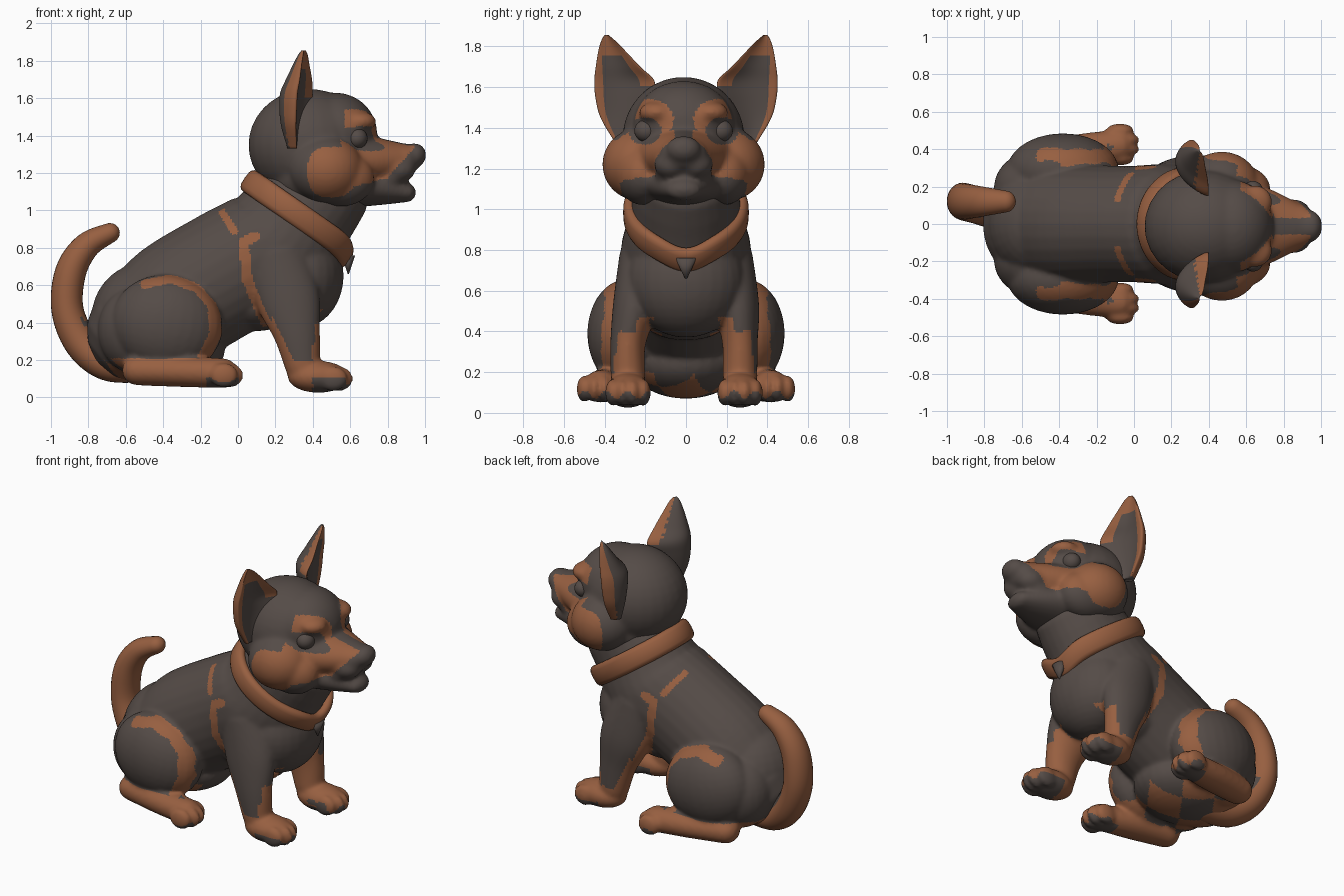
import bpy, bmesh, math
from mathutils import Vector, Matrix, Euler

if "Cube" in bpy.data.objects:
    bpy.data.objects.remove(bpy.data.objects["Cube"])


def material(name, rgb):
    m = bpy.data.materials.new(name)
    m.diffuse_color = (*rgb, 1)
    m.use_nodes = True
    m.node_tree.nodes["Principled BSDF"].inputs["Base Color"].default_value = m.diffuse_color
    return m


DARK = material("dark_fur", (0.09, 0.071, 0.063))
TAN = material("tan_fur", (0.31, 0.115, 0.052))


def blob(bm, c, r, rot=(0, 0, 0)):
    m = Matrix.LocRotScale(Vector(c), Euler([math.radians(a) for a in rot]), Vector(r))
    bmesh.ops.create_uvsphere(bm, u_segments=28, v_segments=18, radius=1, matrix=m)


def spline(pts, steps):
    """Catmull-Rom through tuples of any length."""
    out, n = [], len(pts)
    for i in range(n - 1):
        a, b, c, d = (pts[max(0, min(n - 1, i + k))] for k in (-1, 0, 1, 2))
        for s in range(steps):
            t = s / steps
            out.append(tuple(0.5 * (2 * q + (r - p) * t + (2 * p - 5 * q + 4 * r - w) * t * t
                                    + (3 * q - p - 3 * r + w) * t ** 3)
                             for p, q, r, w in zip(a, b, c, d)))
    return out + [tuple(pts[-1])]


def skin(bm, rings, closed=False):
    vs = [[bm.verts.new(p) for p in ring] for ring in rings]
    n, k = len(vs), len(vs[0])
    for i in range(n if closed else n - 1):
        a, b = vs[i], vs[(i + 1) % n]
        for j in range(k):
            bm.faces.new((a[j], a[(j + 1) % k], b[(j + 1) % k], b[j]))
    if not closed:
        bm.faces.new(vs[0])
        bm.faces.new(vs[-1])


def tube(bm, pts, sy=1, sides=28):
    """Round-ended tube; points are x, y, z, in-plane radius, sideways radius."""
    path = spline([(p[0], p[1] * sy, *p[2:]) for p in pts], 6)
    rings, n = [], len(path)
    for i, p in enumerate(path):
        t = (Vector(path[min(i + 1, n - 1)][:3]) - Vector(path[max(i - 1, 0)][:3])).normalized()
        side = (Vector((0, 1, 0)) - t * t.y).normalized()
        up = t.cross(side)
        angles = [0]
        if i == 0:
            angles = [-85, -65, -45, -22, 0]
        if i == n - 1:
            angles = [0, 22, 45, 65, 85]
        for a in angles:
            a = math.radians(a)
            c = Vector(p[:3]) + t * p[3] * math.sin(a)
            rings.append([c + math.cos(a) * (up * p[3] * math.cos(w) + side * p[4] * math.sin(w))
                          for w in (math.tau * k / sides for k in range(sides))])
    skin(bm, rings)


def finish(name, bm, rule=None, voxel=0, smooth=5):
    bmesh.ops.recalc_face_normals(bm, faces=bm.faces)
    me = bpy.data.meshes.new(name)
    bm.to_mesh(me)
    bm.free()
    ob = bpy.data.objects.new(name, me)
    bpy.context.collection.objects.link(ob)
    if voxel:
        r = ob.modifiers.new("fuse", 'REMESH')
        r.mode, r.voxel_size = 'VOXEL', voxel
        s = ob.modifiers.new("soften", 'SMOOTH')
        s.factor, s.iterations = 0.5, smooth
        dg = bpy.context.evaluated_depsgraph_get()
        me = bpy.data.meshes.new_from_object(ob.evaluated_get(dg))
        ob.modifiers.clear()
        ob.data = me
    me.materials.clear()
    me.materials.append(DARK)
    me.materials.append(TAN)
    for f in me.polygons:
        f.use_smooth = True
        f.material_index = int(bool(rule(f.center, f.normal))) if rule else 0
    return ob


def near(x, z, pts, w):
    """True when (x, z) is within w of a polyline."""
    p = Vector((x, z))
    for a, b in zip(pts, pts[1:]):
        a, b = Vector(a), Vector(b)
        t = max(0, min(1, (p - a).dot(b - a) / (b - a).length_squared))
        if (a + (b - a) * t - p).length < w:
            return True
    return False


# Body: torso, chest, haunches, legs and paws fused together
bm = bmesh.new()
tube(bm, [(-0.53, 0, 0.36, 0.28, 0.31), (-0.34, 0, 0.5, 0.335, 0.32), (-0.05, 0, 0.67, 0.34, 0.31),
          (0.19, 0, 0.8, 0.34, 0.32), (0.32, 0, 0.97, 0.305, 0.275), (0.42, 0, 1.09, 0.28, 0.26)])
blob(bm, (0.33, 0, 0.65), (0.235, 0.29, 0.28))
blob(bm, (-0.4, 0, 0.25), (0.33, 0.28, 0.18))
blob(bm, (-0.5, 0, 0.42), (0.285, 0.3, 0.3))
blob(bm, (-0.27, 0, 0.6), (0.33, 0.3, 0.285), (0, -20, 0))
blob(bm, (0.1, 0, 0.5), (0.22, 0.24, 0.145))
for s in (1, -1):
    blob(bm, (-0.38, s * 0.29, 0.39), (0.3, 0.195, 0.265), (0, 12, 0))
    blob(bm, (-0.53, s * 0.19, 0.36), (0.22, 0.2, 0.24))
    tube(bm, [(-0.54, 0.34, 0.145, 0.08, 0.09), (-0.3, 0.38, 0.138, 0.082, 0.1),
              (-0.08, 0.42, 0.13, 0.08, 0.085)], s)
    fy = 0.265 if s > 0 else 0.285
    tube(bm, [(0.2, 0.2, 0.75, 0.17, 0.13), (0.27, 0.25, 0.52, 0.17, 0.11),
              (0.315, fy, 0.34, 0.125, 0.087), (0.345, fy, 0.17, 0.095, 0.085)], s)
    blob(bm, (0.43, s * fy, 0.11), (0.165, 0.11, 0.085))
    for px, py, pz in ((0.54, fy, 0.1), (-0.045, 0.425, 0.118)):
        for k, dx in ((-1.5, -0.03), (-0.5, 0), (0.5, 0), (1.5, -0.03)):
            blob(bm, (px + dx, s * (py + k * 0.05), pz), (0.075, 0.037, 0.066))


def body_rule(p, n):
    x, y, z = p
    a = abs(y)
    inward = n.y * (1 if y > 0 else -1) < -0.4
    if z < 0.09 + 0.02 * math.sin(60 * y) and (x > 0.4 or -0.17 < x < 0.1):
        return False                                    # dark toe tips
    if x > 0.18 and z < 0.47 and a > 0.16:              # lower forelegs
        return (z < 0.2 or (n.x > 0.5 and (z < 0.28 or a < 0.235)) or inward
                or near(x, z, [(0.14, 0.42), (0.27, 0.15)], 0.045) or (x > 0.41 and z < 0.4))
    if a > 0.26 and x < 0.1 and z < 0.21:               # hind feet
        return True
    if a > 0.31 and (near(x, z, [(-0.5, 0.605), (-0.36, 0.635), (-0.22, 0.585), (-0.13, 0.48)], 0.024)
                     or near(x, z, [(-0.13, 0.48), (-0.12, 0.34), (-0.18, 0.22)], 0.033)):
        return True                                     # haunch stripe
    if z < 0.2 and x < 0.1:                             # mottled underside
        return math.sin(19 * x + 5 * y) + math.sin(23 * y - 7 * x) > 0.0
    return a > 0.12 and (near(x, z, [(-0.11, 1.03), (-0.02, 0.89)], 0.02)
                         or near(x, z, [(0.09, 0.86), (0.03, 0.83), (0.05, 0.63), (0.12, 0.46), (0.2, 0.3)], 0.027))


finish("body", bm, body_rule, 0.0125, 8)

# Head: skull, brow, cheeks, muzzle, jaw and nose fused together
bm = bmesh.new()
blob(bm, (0.38, 0, 1.35), (0.325, 0.3, 0.3))
blob(bm, (0.52, 0, 1.41), (0.225, 0.25, 0.22))
blob(bm, (0.43, 0, 1.17), (0.27, 0.3, 0.18))
tube(bm, [(0.58, 0, 1.26, 0.17, 0.26), (0.75, 0, 1.265, 0.125, 0.19), (0.885, 0, 1.27, 0.09, 0.12)])
tube(bm, [(0.55, 0, 1.15, 0.14, 0.25), (0.75, 0, 1.12, 0.095, 0.165), (0.9, 0, 1.095, 0.053, 0.09)])
blob(bm, (0.8, 0, 1.175), (0.11, 0.14, 0.08))
blob(bm, (0.945, 0, 1.295), (0.062, 0.085, 0.066))
for s in (1, -1):
    blob(bm, (0.47, s * 0.215, 1.22), (0.2, 0.185, 0.18))
    blob(bm, (0.55, s * 0.2, 1.17), (0.18, 0.13, 0.15))
    blob(bm, (0.65, s * 0.13, 1.475), (0.09, 0.09, 0.055))
    blob(bm, (0.85, s * 0.06, 1.22), (0.1, 0.085, 0.075))


def head_rule(p, n):
    x, y, z = p
    a = abs(y)
    if x > 0.5 and math.hypot((a - 0.19) * 0.85, z - 1.385) < 0.068:
        return False                                    # dark eye patch
    if x > 0.57 and ((a - 0.165) / 0.115) ** 2 + ((z - 1.44) / 0.1) ** 2 < 1:
        return True                                     # brow
    if a > 0.18 and abs((x - 0.5) / 0.13) ** 2.6 + abs((z - 1.205) / 0.135) ** 2.6 < 1:
        return True                                     # cheek
    low = 1.11 + (x - 0.55) * 0.25 + max(0, x - 0.8) * 0.9
    return 0.55 < x < 0.94 and a > 0.045 and low < z < 1.39


finish("head", bm, head_rule, 0.0125, 14).location.y = -0.012

# Eyes
for s, side in ((1, "left"), (-1, "right")):
    bm = bmesh.new()
    blob(bm, (0.637, s * 0.182, 1.385), (0.055, 0.06, 0.055))
    finish(side + "_eye", bm).location.y = -0.012

# Ears: cupped leaf sections stacked upwards (z, inner y, outer y, centre x, depth)
EAR = [(1.33, 0.25, 0.35, 0.32, 0.055), (1.45, 0.2, 0.42, 0.32, 0.09), (1.55, 0.165, 0.445, 0.325, 0.105),
       (1.63, 0.155, 0.45, 0.33, 0.105), (1.7, 0.225, 0.443, 0.34, 0.085), (1.78, 0.3, 0.43, 0.347, 0.053),
       (1.83, 0.35, 0.415, 0.352, 0.032), (1.855, 0.38, 0.4, 0.353, 0.014)]
FINE = spline(EAR, 40)


def ear_rule(p, n):
    z, y0, y1, xc, d = min(FINE, key=lambda e: abs(e[0] - p.z))
    s = (2 * abs(p.y) - y0 - y1) / (y1 - y0)
    if n.x > 0.1:
        return s > 0.74 or p.z > 1.76 or (s < -0.5 and p.z > 1.6)
    return s > 0.66 or (s < -0.75 and p.z > 1.62)


for sgn, side in ((1, "left"), (-1, "right")):
    bm = bmesh.new()
    rings = []
    for z, y0, y1, xc, d in spline(EAR, 6):
        ring = []
        for k in range(48):
            w = math.tau * k / 48
            s, f = math.cos(w), math.sin(w)
            mid = xc + d * (0.7 * s * s - 0.5 - 0.4 * s)
            ring.append((mid + 0.45 * d * f, sgn * ((y0 + y1) / 2 + s * (y1 - y0) / 2), z))
        rings.append(ring)
    skin(bm, rings)
    finish(side + "_ear", bm, ear_rule)

# Tail
bm = bmesh.new()
tube(bm, [(-0.52, 0.03, 0.16, 0.08, 0.1), (-0.7, 0.06, 0.18, 0.09, 0.1), (-0.835, 0.1, 0.29, 0.092, 0.1),
          (-0.912, 0.12, 0.47, 0.086, 0.1), (-0.895, 0.12, 0.67, 0.083, 0.095),
          (-0.81, 0.12, 0.81, 0.071, 0.08), (-0.685, 0.12, 0.88, 0.053, 0.058)])
finish("tail", bm, lambda p, n: not (n.x > 0.6 and p.z < 0.42))

# Collar: tilted band dipping to a point at the throat
bm = bmesh.new()
u, v, up = Vector((0.82, 0, -0.57)), Vector((0, 1, 0)), Vector((0.57, 0, 0.82))
rings = []
for i in range(72):
    w = math.tau * i / 72
    ww = min(w, math.tau - w)
    dip = 0.045 * math.exp(-(ww / 0.4) ** 2)
    out = u * math.cos(w) + v * math.sin(w)
    c = (Vector((0.31, 0, 0.985)) + u * math.cos(w) * (0.345 if math.cos(w) > 0 else 0.3)
         + v * math.sin(w) * 0.275 - up * dip)
    rings.append([c + out * 0.034 * math.cos(q) + up * 0.066 * math.copysign(abs(math.sin(q)) ** 0.6, math.sin(q))
                  for q in (math.tau * k / 16 for k in range(16))])
skin(bm, rings, closed=True)
finish("collar", bm, lambda p, n: True)

# Small pointed tag under the collar
bm = bmesh.new()
bmesh.ops.create_cone(bm, cap_ends=True, segments=20, radius1=0.004, radius2=0.045, depth=0.1,
                      matrix=Matrix.LocRotScale(Vector((0.59, 0, 0.71)), None, Vector((0.8, 1.2, 1))))
finish("collar_tag", bm)
